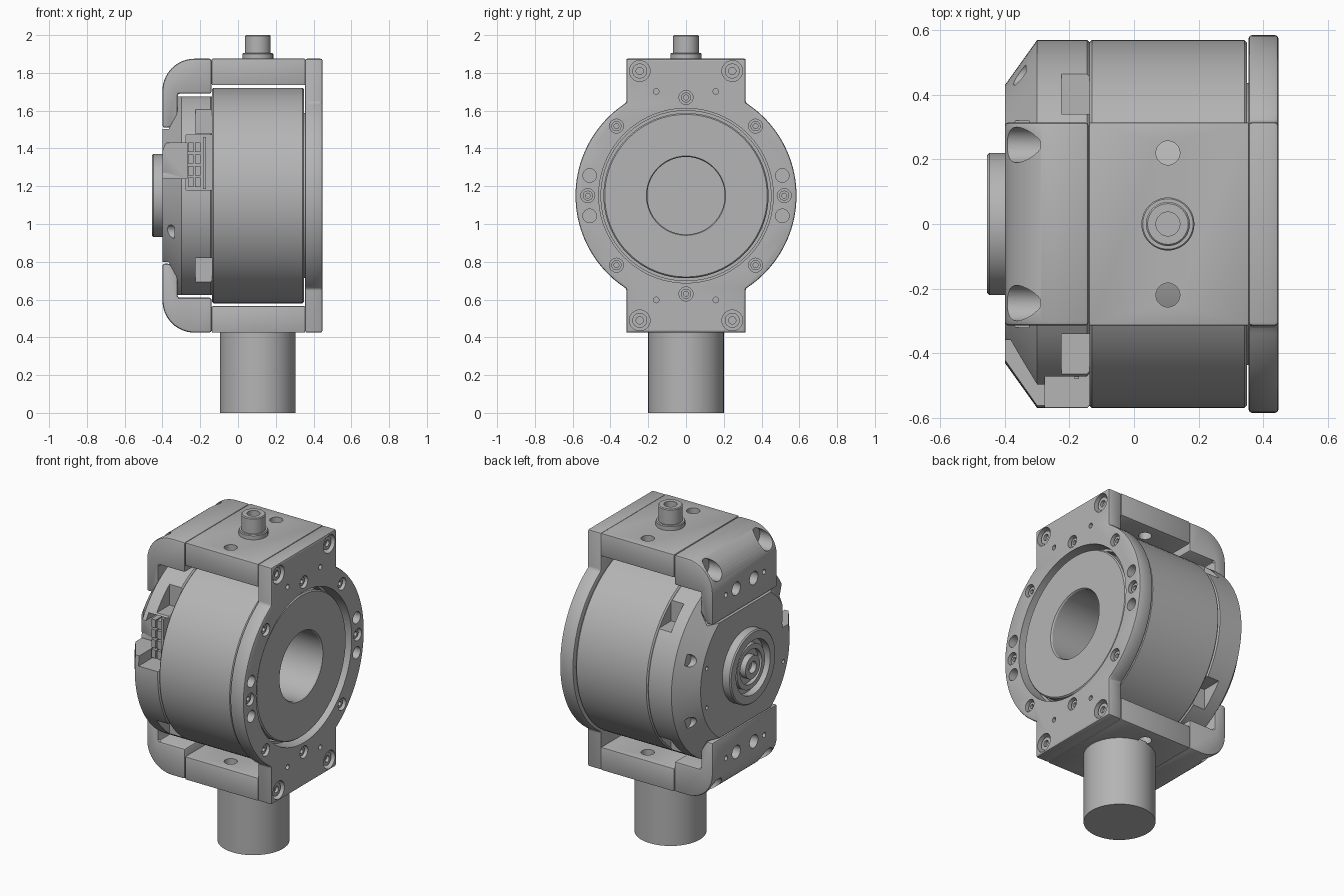
import bpy, bmesh
from math import sin, cos, pi, acos, radians
from mathutils import Vector

if "Cube" in bpy.data.objects:
    bpy.data.objects.remove(bpy.data.objects["Cube"])

AXIS = 1.15   # height of the drum axis
SIDES = 96

metal = bpy.data.materials.new("brushed grey")
metal.use_nodes = True
grey = (0.46, 0.46, 0.46, 1)
metal.diffuse_color = grey
metal.node_tree.nodes["Principled BSDF"].inputs["Base Color"].default_value = grey


def finish(name, bm):
    bmesh.ops.recalc_face_normals(bm, faces=bm.faces)
    mesh = bpy.data.meshes.new(name)
    bm.to_mesh(mesh)
    bm.free()
    mesh.materials.append(metal)
    ob = bpy.data.objects.new(name, mesh)
    bpy.context.collection.objects.link(ob)
    return ob


def activate(ob):
    bpy.ops.object.select_all(action='DESELECT')
    ob.select_set(True)
    bpy.context.view_layer.objects.active = ob


def smooth(ob):
    activate(ob)
    bpy.ops.object.shade_smooth_by_angle(angle=radians(30))


def lathe(name, profile, y=0, z=AXIS, upright=False, sides=SIDES):
    """Spin (position, radius) pairs about x, or about z when upright; both ends are capped."""
    bm = bmesh.new()
    rings = []
    for p, r in profile:
        ring = []
        for i in range(sides):
            a = 2 * pi * i / sides
            u, v = r * cos(a), r * sin(a)
            ring.append(bm.verts.new((y + u, v + z, p) if upright else (p, y + u, z + v)))
        rings.append(ring)
    for a, b in zip(rings, rings[1:]):
        for i in range(sides):
            j = (i + 1) % sides
            bm.faces.new((a[i], a[j], b[j], b[i]))
    bm.faces.new(rings[0])
    bm.faces.new(rings[-1])
    return finish(name, bm)


def rod(x0, x1, r, y, h, name="cutter"):
    return lathe(name, [(x0, r), (x1, r)], y, AXIS + h, sides=32)


def upright(name, profile, x, y):
    return lathe(name, profile, x, y, True, 48)


def prism(name, points, depth):
    bm = bmesh.new()
    face = bm.faces.new([bm.verts.new(p) for p in points])
    new = bmesh.ops.extrude_face_region(bm, geom=[face])["geom"]
    bmesh.ops.translate(bm, vec=Vector(depth),
                        verts=[v for v in new if isinstance(v, bmesh.types.BMVert)])
    return finish(name, bm)


def box(name, x0, x1, y0, y1, z0, z1):
    return prism(name, [(x0, y0, z0), (x1, y0, z0), (x1, y1, z0), (x0, y1, z0)], (0, 0, z1 - z0))


def side_profile(name, points, s, half):
    return prism(name, [(x, -half, AXIS + s * h) for x, h in points], (0, 2 * half, 0))


def bevel(ob, width):
    activate(ob)
    m = ob.modifiers.new("bevel", 'BEVEL')
    m.width, m.segments, m.limit_method, m.angle_limit = width, 2, 'ANGLE', radians(40)
    bpy.ops.object.modifier_apply(modifier=m.name)


def cut(ob, cutters):
    activate(ob)
    for c in cutters:
        c.hide_render = True
        m = ob.modifiers.new("cut", 'BOOLEAN')
        m.operation, m.solver, m.object = 'DIFFERENCE', 'EXACT', c
        bpy.ops.object.modifier_apply(modifier=m.name)
        bpy.data.objects.remove(c)


SIGNS = (-1, 1)
CORNERS = [(a, b) for a in SIGNS for b in SIGNS]

# Main drum and its rotor with a deep bore
smooth(lathe("drum", [(-.1, .45), (.35, .45), (.35, .562), (.342, .57), (-.13, .57), (-.138, .562)]))
smooth(lathe("rotor", [(-.09, .205), (.42, .205), (.428, .21), (.428, .43), (.42, .437), (-.095, .437)]))

# Flange: a disc outline merged with a tall plate
a0 = acos(.315 / .585)
arc = [-a0 + 2 * a0 * i / 40 for i in range(41)]
right = [(.315, -.725)] + [(.585 * cos(a), .585 * sin(a)) for a in arc] + [(.315, .725)]
outline = right + [(-y, -h) for y, h in right]
flange = prism("flange", [(.355, y, AXIS + h) for y, h in outline], (.092, 0, 0))
bevel(flange, .01)
screw_holes = [(y * .245, h * .66, .055) for y, h in CORNERS]
screw_holes += [(y * .368, h * .368, .037) for y, h in CORNERS]
screw_holes += [(0, s * .52, .037) for s in SIGNS] + [(s * .52, 0, .037) for s in SIGNS]
plain_holes = [(y * .51, h * .107, .036) for y, h in CORNERS]
plain_holes += [(y * .158, h * .552, .015) for y, h in CORNERS]
cutters = [rod(.39, .5, r, y, h) for y, h, r in screw_holes + plain_holes]
cutters.append(lathe("cutter", [(.3, .462), (.5, .462)]))
cut(flange, cutters)
smooth(flange)
for y, h, r in screw_holes:
    smooth(lathe("flange_screw", [(.415, r * .35), (.432, r * .35), (.432, r * .72), (.385, r * .72)],
                 y, AXIS + h, sides=24))

# Bracket: a straight arm and a rounded end leg, above and below the drum
bend = [(-.23 - .17 * cos(a), .555 + .17 * sin(a)) for a in [pi / 2 * i / 14 for i in range(15)]]
for s, level in ((1, "upper"), (-1, "lower")):
    arm = side_profile(level + "_arm", [(-.139, .585), (.356, .585), (.356, .725), (-.139, .725)], s, .315)
    bevel(arm, .005)
    cut(arm, [upright("cutter", [(AXIS + s * .5, .037), (AXIS + s * .8, .037)], .105, y * .22)
              for y in SIGNS])
    smooth(arm)
    leg = side_profile(level + "_leg", [(-.14, .725), (-.14, .54), (-.32, .54), (-.32, .42), (-.36, .36),
                                        (-.40, .36)] + bend, s, .315)
    bevel(leg, .012)
    cutters = [rod(-.5, -.29, .055, y * .245, s * .66) for y in SIGNS]
    cutters += [rod(-.5, -.345, .04, y * .085, s * .5) for y in SIGNS]
    cutters += [rod(-.5, -.36, .015, y * .185, s * .5) for y in SIGNS]
    cut(leg, cutters)
    smooth(leg)

# End cover with bevelled rim, leg recesses, corner slots and a connector opening
cover = lathe("end_cover", [(-.137, .562), (-.145, .57), (-.30, .57), (-.40, .43)])
recess = [(-.45, .352), (-.325, .352), (-.325, .525), (-.12, .525), (-.12, .65), (-.45, .65)]
cutters = [side_profile("cutter", recess, s, .32) for s in SIGNS]
for y, h in CORNERS:
    ys, zs = sorted((y * .34, y * .6)), sorted((AXIS + h * .33, AXIS + h * .6))
    cutters.append(box("cutter", -.225, -.12, *ys, *zs))
    if (y, h) != (-1, 1):
        cutters.append(rod(-.5, -.335, .035, y * .465, h * .19))
    cutters.append(rod(-.5, -.38, .012, y * .37, h * .12))
cutters.append(box("cutter", -.275, -.12, -.7, -.40, 1.18, 1.47))
cutters.append(box("cutter", -.5, -.27, -.7, -.36, 1.24, 1.43))
cut(cover, cutters)
smooth(cover)

# Connector pins and circuit card in the opening
for i in range(4):
    for j in range(2):
        x, z = -.265 + j * .037, 1.195 + i * .062
        box("connector_block", x, x + .03, -.46, -.39, z, z + .05)
box("circuit_card", -.185, -.17, -.48, -.39, 1.185, 1.46)

# Hub with nested rings
smooth(lathe("hub", [(-.41, .165), (-.455, .165), (-.455, .213), (-.448, .22), (-.39, .22)]))
smooth(lathe("hub_inner_ring", [(-.415, .105), (-.44, .105), (-.44, .135), (-.39, .135)]))
smooth(lathe("hub_socket", [(-.42, .035), (-.452, .035), (-.452, .07), (-.39, .07)]))

# Top stud and bottom post
smooth(upright("stud_collar", [(1.87, .082), (1.9, .082), (1.905, .078)], .105, 0))
smooth(upright("stud", [(1.95, .037), (2, .037), (2, .063), (1.995, .068), (1.88, .068)], .105, 0))
smooth(upright("bottom_post", [(0, .2), (.435, .2)], .105, 0))
